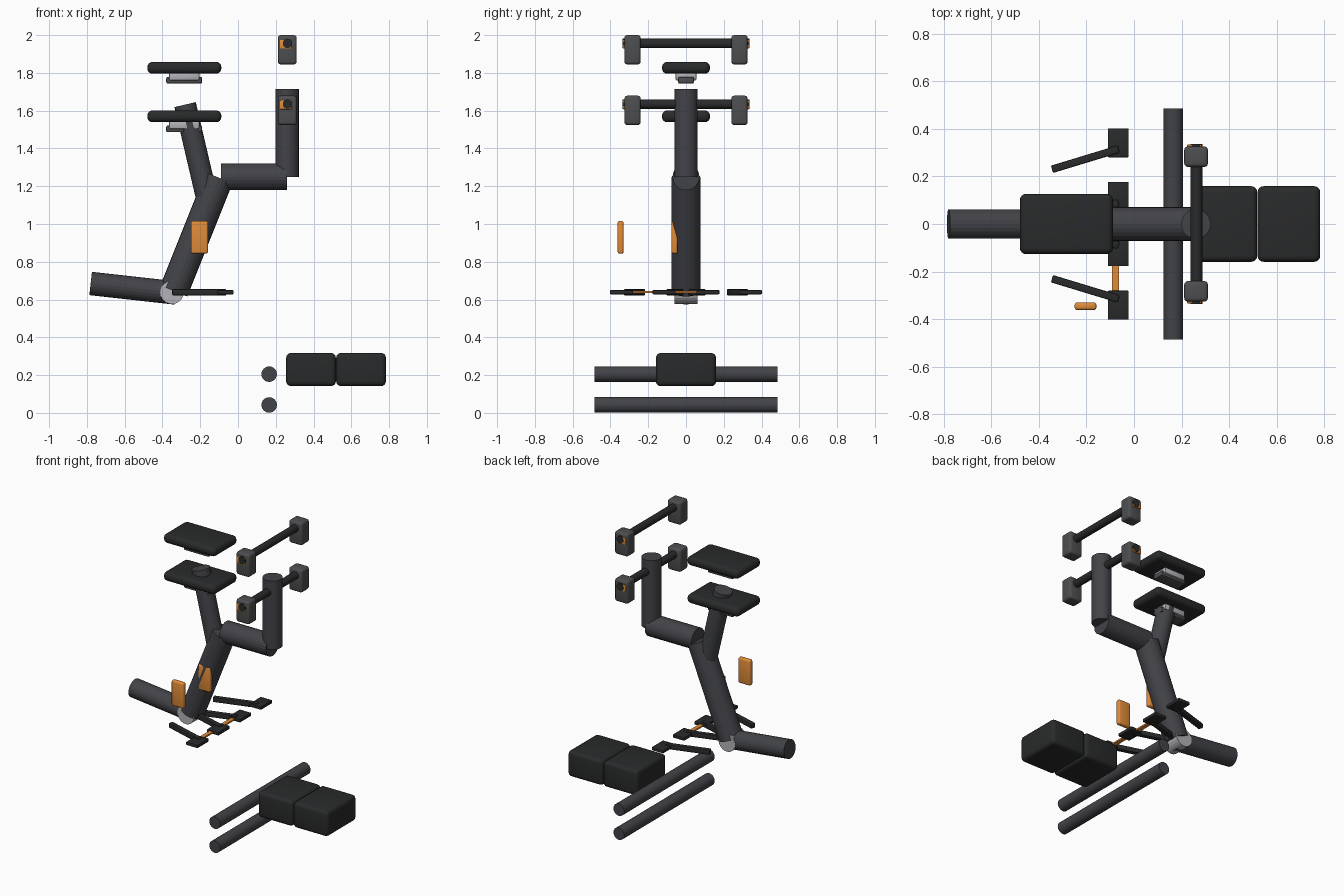
import bpy, math
from mathutils import Vector

if "Cube" in bpy.data.objects:
    bpy.data.objects.remove(bpy.data.objects["Cube"])


def material(name, rgb):
    m = bpy.data.materials.new(name)
    m.diffuse_color = (*rgb, 1)
    m.use_nodes = True
    m.node_tree.nodes["Principled BSDF"].inputs["Base Color"].default_value = m.diffuse_color
    return m


FRAME = material("frame_grey", (0.055, 0.056, 0.065))
RUBBER = material("black_rubber", (0.022, 0.023, 0.024))
BLOCK = material("dark_plastic", (0.075, 0.076, 0.08))
METAL = material("light_metal", (0.45, 0.45, 0.48))
ORANGE = material("orange", (0.75, 0.26, 0.04))


def tube(name, a, b, r, mat, sides=24):
    """Capped cylinder between two points."""
    a, b = Vector(a), Vector(b)
    d = b - a
    bpy.ops.mesh.primitive_cylinder_add(vertices=sides, radius=r, depth=d.length, location=(a + b) / 2)
    o = bpy.context.object
    o.rotation_euler = d.to_track_quat('Z', 'Y').to_euler()
    o.name = name
    o.data.materials.append(mat)
    return o


def box(name, x, y, z, mat, bevel=0.0, segments=3, turn=0.0):
    """Box from (min, max) ranges, with rounded edges."""
    bpy.ops.mesh.primitive_cube_add(size=1, location=[(r[0] + r[1]) / 2 for r in (x, y, z)])
    o = bpy.context.object
    o.name = name
    o.scale = [r[1] - r[0] for r in (x, y, z)]
    bpy.ops.object.transform_apply(location=False, rotation=False, scale=True)
    o.rotation_euler.z = turn
    o.data.materials.append(mat)
    if bevel:
        m = o.modifiers.new("round", 'BEVEL')
        m.width, m.segments = bevel, segments
        bpy.ops.object.modifier_apply(modifier=m.name)
        bpy.ops.object.shade_smooth_by_angle()
    return o


# Frame tubes
tube("rear_tube", (-0.78, 0, 0.685), (-0.33, 0, 0.635), 0.062, FRAME)
tube("crank_hub", (-0.35, -0.062, 0.638), (-0.35, 0.062, 0.638), 0.062, METAL)
tube("main_tube", (-0.34, 0, 0.645), (-0.1, 0, 1.245), 0.077, FRAME)
tube("seat_post", (-0.165, 0, 1.14), (-0.28, 0, 1.632), 0.058, FRAME)
tube("top_tube", (-0.09, 0, 1.25), (0.26, 0, 1.25), 0.071, FRAME)
tube("handlebar_post", (0.26, 0, 1.25), (0.26, 0, 1.715), 0.062, FRAME)

# Two seats, each with a clamp and rail plate
for i, z in enumerate((1.57, 1.827)):
    box(f"seat_{i}", (-0.48, -0.088), (-0.127, 0.127), (z - 0.031, z + 0.031), RUBBER, 0.027, 4)
    box(f"seat_clamp_{i}", (-0.365, -0.205), (-0.055, 0.055), (z - 0.067, z - 0.022), METAL, 0.008, 2)
    box(f"seat_rail_{i}", (-0.38, -0.19), (-0.042, 0.042), (z - 0.084, z - 0.048), BLOCK, 0.008, 2)

# Two handlebars with end grips and orange buttons
for i, z in enumerate((1.635, 1.956)):
    tube(f"handlebar_{i}", (0.262, -0.336, z), (0.262, 0.336, z), 0.025, RUBBER)
    for s in (-1, 1):
        box(f"grip_{i}_{s}", (0.211, 0.311), sorted((s * 0.24, s * 0.326)),
            (z - 0.111, z + 0.044), BLOCK, 0.015)
        box(f"button_{i}_{s}", (0.222, 0.285), sorted((s * 0.3, s * 0.334)),
            (z - 0.028, z + 0.019), ORANGE, 0.004, 2)

# Pedal arms and pads, mirrored left and right
for s in (-1, 1):
    for part, shift in (("outer", 0.0), ("inner", 0.225)):
        a, b = (-0.345, 0.23 - shift), (-0.065, 0.315 - shift)
        length = math.dist(a, b) / 2
        cx, cy = (a[0] + b[0]) / 2, s * (a[1] + b[1]) / 2
        box(f"pedal_arm_{part}_{s}", (cx - length, cx + length), (cy - 0.016, cy + 0.016), (0.622, 0.655),
            RUBBER, 0.005, 2, s * math.atan2(b[1] - a[1], b[0] - a[0]))
        box(f"pedal_pad_{part}_{s}", (-0.11, -0.023), sorted((s * (0.28 - shift), s * (0.402 - shift))),
            (0.628, 0.65), RUBBER, 0.004, 2)

# Orange link strip and plates
box("pedal_link", (-0.092, -0.064), (-0.33, 0.11), (0.634, 0.644), ORANGE)
for name, y in (("outer_plate", -0.346), ("inner_plate", -0.06)):
    box(name, (-0.25, -0.158), (y - 0.016, y + 0.016), (0.843, 1.016), ORANGE, 0.011)

# Base crossbars
for i, z in enumerate((0.042, 0.205)):
    tube(f"base_bar_{i}", (0.165, -0.485, z), (0.165, 0.485, z), 0.041, FRAME)

# Weight blocks
for i, x in enumerate((0.255, 0.52)):
    box(f"weight_block_{i}", (x, x + 0.263), (-0.159, 0.159), (0.142, 0.317), RUBBER, 0.025, 4)
